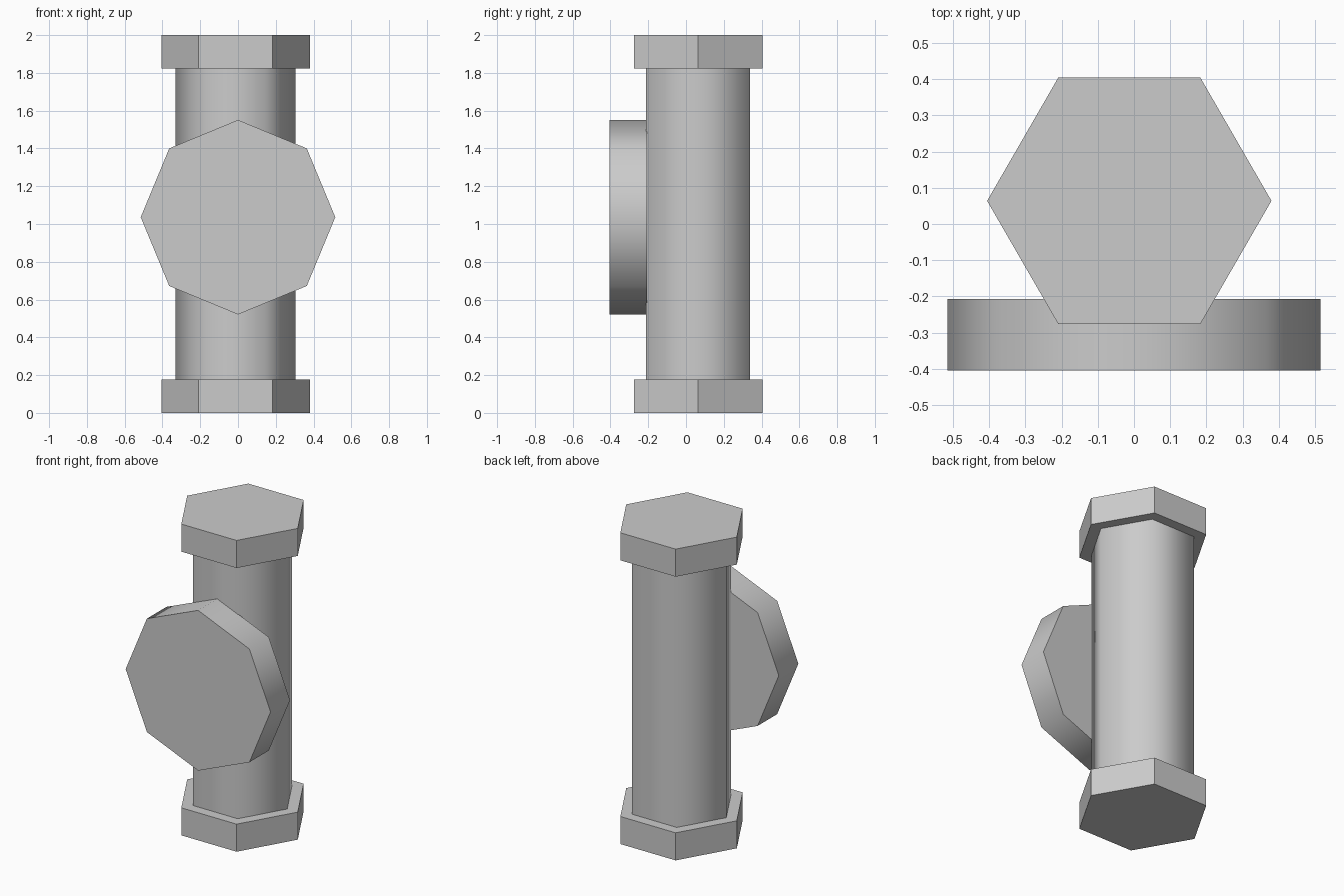
import bpy
import math

cube = bpy.data.objects.get("Cube")
if cube:
    bpy.data.objects.remove(cube, do_unlink=True)

# Single plain grey material
grey = bpy.data.materials.new("plain_grey")
grey.use_nodes = True
colour = (0.6, 0.6, 0.6, 1.0)
grey.diffuse_color = colour
grey.node_tree.nodes["Principled BSDF"].inputs["Base Color"].default_value = colour


def prism(name, sides, radius, depth, centre, rotation=(0, 0, 0), smooth=False):
    """Regular prism along its local z axis."""
    bpy.ops.mesh.primitive_cylinder_add(
        vertices=sides, radius=radius, depth=depth,
        location=centre, rotation=rotation)
    obj = bpy.context.object
    obj.name = name
    obj.data.materials.append(grey)
    if smooth:
        bpy.ops.object.shade_smooth_by_angle(angle=math.radians(65))
    return obj


AXIS_X, AXIS_Y = -0.013, 0.064
CAP_HEIGHT = 0.177
TURN = (0, 0, math.radians(30))  # corners point to the sides

# Six-sided shaft with softened sides
prism("shaft", 6, 0.318, 2 - 2 * CAP_HEIGHT, (AXIS_X, AXIS_Y, 1), TURN, smooth=True)

# Hexagonal caps at both ends
for name, z in (("bottom_cap", CAP_HEIGHT / 2), ("top_cap", 2 - CAP_HEIGHT / 2)):
    prism(name, 6, 0.393, CAP_HEIGHT, (AXIS_X, AXIS_Y, z), TURN)

# Eight-sided disc on the front
prism("front_disc", 8, 0.515, 0.198, (0, -0.306, 1.036),
      (math.radians(90), 0, 0), smooth=True)
